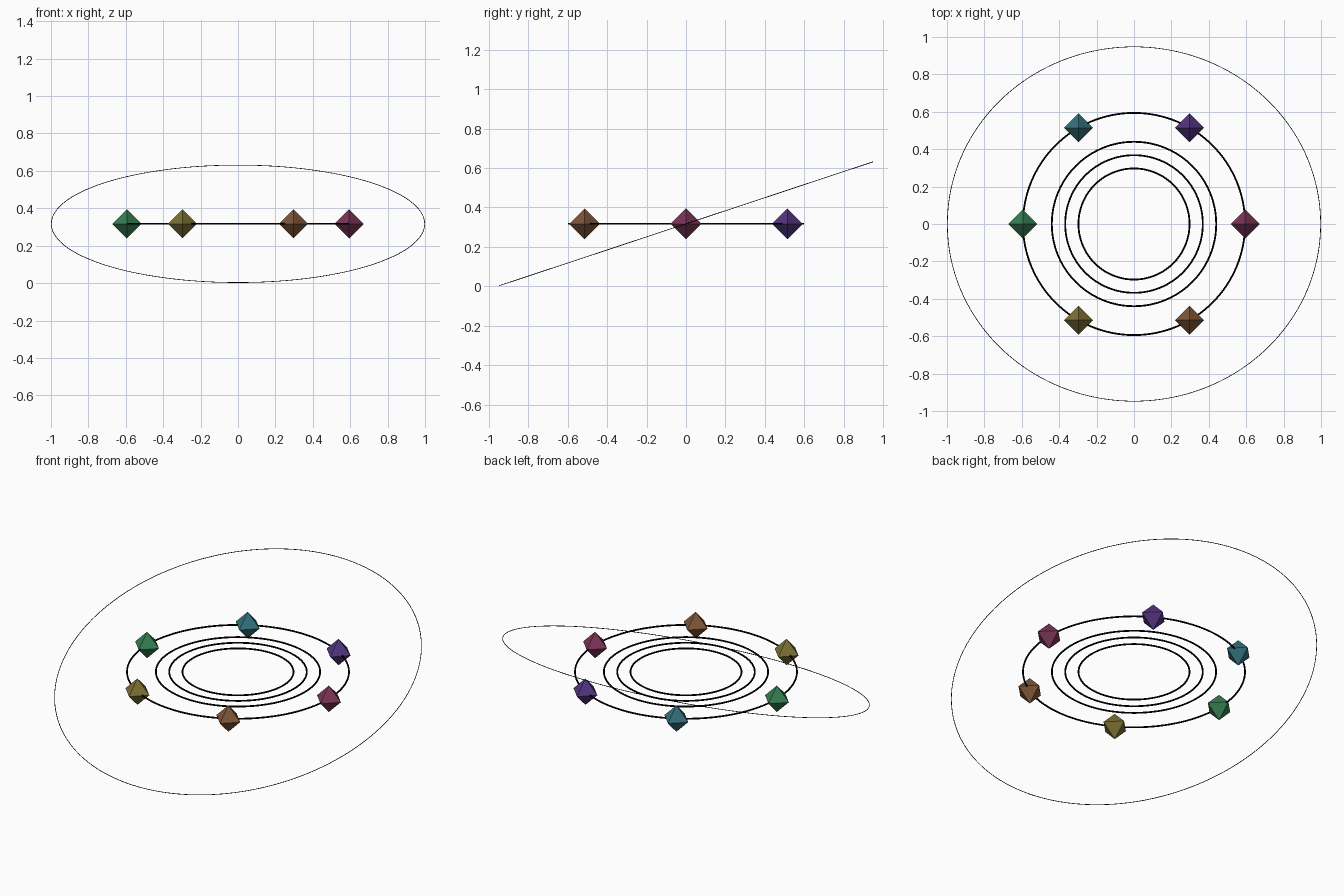
import bpy
import bmesh
import math
from mathutils import Matrix, Vector

default_cube = bpy.data.objects.get("Cube")
if default_cube:
    bpy.data.objects.remove(default_cube, do_unlink=True)

CENTRE = Vector((0, 0, 0.317))
ORBIT_RADIUS = 0.594
GEM_RADIUS = 0.078


def to_linear(value):
    value /= 255
    return value / 12.92 if value <= 0.04045 else ((value + 0.055) / 1.055) ** 2.4


def make_material(name, rgb):
    colour = tuple(to_linear(c) for c in rgb) + (1,)
    material = bpy.data.materials.new(name)
    material.use_nodes = True
    material.diffuse_color = colour
    shader = material.node_tree.nodes["Principled BSDF"]
    shader.inputs["Base Color"].default_value = colour
    shader.inputs["Roughness"].default_value = 0.6
    return material


def make_ring(name, radius, tube, material, tilt=0, segments=128, sides=10):
    bpy.ops.mesh.primitive_torus_add(
        major_radius=radius, minor_radius=tube, major_segments=segments,
        minor_segments=sides, location=CENTRE, rotation=(tilt, 0, 0))
    ring = bpy.context.object
    ring.name = name
    ring.data.materials.append(material)
    bpy.ops.object.shade_smooth()
    return ring


def make_gem(name, location, material):
    # Octahedron: the convex hull of the six axis points
    bm = bmesh.new()
    for axis in Matrix.Identity(3):
        for sign in (-1, 1):
            bm.verts.new(axis * sign * GEM_RADIUS)
    bmesh.ops.convex_hull(bm, input=bm.verts)
    bmesh.ops.recalc_face_normals(bm, faces=bm.faces)
    mesh = bpy.data.meshes.new(name)
    bm.to_mesh(mesh)
    bm.free()
    mesh.materials.append(material)
    gem = bpy.data.objects.new(name, mesh)
    gem.location = location
    bpy.context.collection.objects.link(gem)
    return gem


# Level rings
black = make_material("black", (0, 0, 0))
for name, radius in (("inner_ring", 0.297), ("middle_ring", 0.368),
                     ("outer_ring", 0.4395), ("gem_ring", ORBIT_RADIUS)):
    make_ring(name, radius, 0.0048, black)

# Large thin ring, tilted up at the back
make_ring("tilted_ring", 0.998, 0.0018, black, tilt=0.32, segments=200, sides=8)

# Six gems spaced evenly around their ring, starting at +x
gem_colours = (
    ("crimson", (122, 52, 86)),
    ("violet", (82, 52, 126)),
    ("teal", (52, 112, 126)),
    ("green", (52, 126, 82)),
    ("olive", (122, 112, 52)),
    ("brown", (126, 86, 56)),
)
for i, (name, rgb) in enumerate(gem_colours):
    angle = i * math.tau / len(gem_colours)
    offset = Vector((math.cos(angle), math.sin(angle), 0)) * ORBIT_RADIUS
    make_gem(name + "_gem", CENTRE + offset, make_material(name, rgb))
